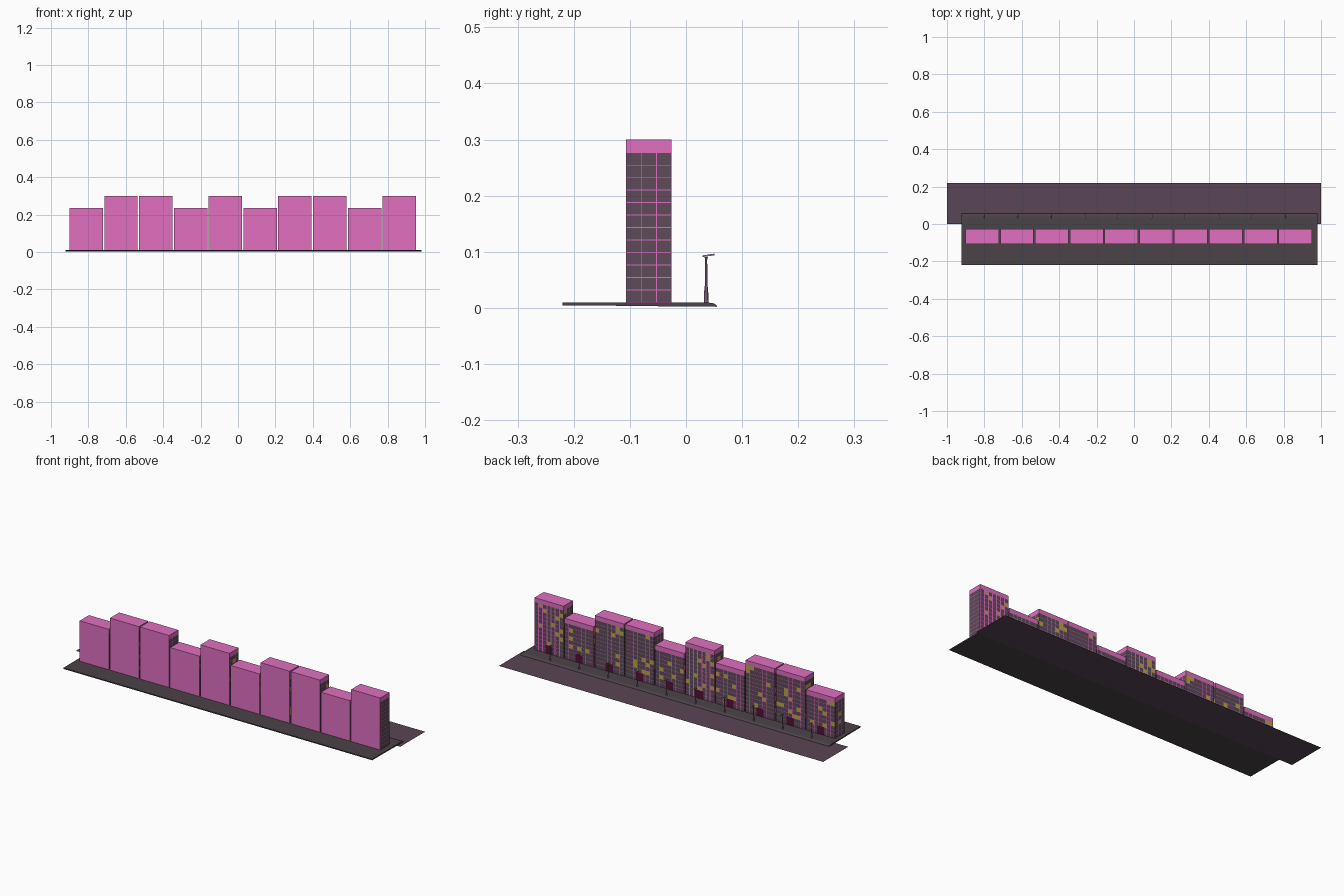
import bpy, bmesh, random
from mathutils import Vector

if "Cube" in bpy.data.objects:
    bpy.data.objects.remove(bpy.data.objects["Cube"])

random.seed(4)


def mat(name, *rgb):
    m = bpy.data.materials.new(name)
    m.diffuse_color = (*rgb, 1)
    m.use_nodes = True
    m.node_tree.nodes["Principled BSDF"].inputs["Base Color"].default_value = m.diffuse_color
    return m


PINK = mat("pink_wall", 0.75, 0.16, 0.53)
GLASS = mat("dark_glass", 0.11, 0.07, 0.10)
LIT = mat("lit_glass", 0.50, 0.38, 0.06)
DOOR = mat("maroon_door", 0.09, 0.005, 0.035)
ROAD = mat("road_mauve", 0.10, 0.06, 0.09)
PAVING = mat("paving_grey", 0.07, 0.055, 0.065)
METAL = mat("lamp_mauve", 0.40, 0.20, 0.33)


def make_object(name, bm, mats):
    me = bpy.data.meshes.new(name)
    bm.to_mesh(me)
    bm.free()
    for m in mats:
        me.materials.append(m)
    ob = bpy.data.objects.new(name, me)
    bpy.context.collection.objects.link(ob)
    return ob


def smooth(ob, angle):
    bpy.ops.object.select_all(action='DESELECT')
    ob.select_set(True)
    bpy.context.view_layer.objects.active = ob
    bpy.ops.object.shade_smooth_by_angle(angle=angle)


def box(bm, lo, hi):
    vs = bmesh.ops.create_cube(bm, size=1)["verts"]
    for v in vs:
        v.co = Vector([l + (c + 0.5) * (h - l) for c, l, h in zip(v.co, lo, hi)])


def panel(bm, origin, u, a0, a1, z0, z1, index):
    """Upright quad: a runs along direction u from origin."""
    pts = [origin + u * a + Vector((0, 0, z))
           for a, z in ((a0, z0), (a1, z0), (a1, z1), (a0, z1))]
    bm.faces.new([bm.verts.new(p) for p in pts]).material_index = index


def facade(bm, origin, u, width, cols, rows, gap, door=False):
    """Grid of window panes with an optional central door."""
    cw, rh = width / cols, 0.0222
    d0, d1, dtop = width / 2 - 0.022, width / 2 + 0.022, 0.055
    for r in range(rows):
        for c in range(cols):
            a0, a1 = c * cw + gap, (c + 1) * cw - gap
            z0 = BASE + r * rh + 0.0008
            z1 = z0 + rh - 0.0016
            if door and z0 < dtop and a1 > d0 and a0 < d1:
                # trim panes around the door
                if a0 < d0:
                    a1 = d0
                elif a1 > d1:
                    a0 = d1
                elif z1 > dtop:
                    z0 = dtop
                else:
                    continue
            lit = r > 1 and random.random() < 0.12
            panel(bm, origin, u, a0, a1, z0, z1, 2 if lit else 1)
    if door:
        panel(bm, origin, u, d0, d1, BASE, dtop, 3)


BASE, PITCH, WIDTH = 0.01, 0.186, 0.179
Y0, Y1, E = -0.107, -0.0255, 0.0006

# road
bm = bmesh.new()
bm.faces.new([bm.verts.new(p) for p in
              ((-1, 0, 0), (1, 0, 0), (1, 0.22, 0), (-1, 0.22, 0))])
make_object("road", bm, [ROAD])

# pavement slab with rounded kerb
profile = [(-0.22, 0.004), (-0.14, 0.004), (-0.06, 0.003), (0.055, 0.002),
           (0.054, 0.005), (0.050, 0.008), (0.040, 0.0095), (0.025, 0.01), (-0.22, 0.01)]
bm = bmesh.new()
face = bm.faces.new([bm.verts.new((-0.923, y, z)) for y, z in profile])
ext = bmesh.ops.extrude_face_region(bm, geom=[face])
bmesh.ops.translate(bm, vec=(1.905, 0, 0),
                    verts=[g for g in ext["geom"] if isinstance(g, bmesh.types.BMVert)])
bmesh.ops.recalc_face_normals(bm, faces=bm.faces)
smooth(make_object("pavement", bm, [PAVING]), 0.8)

# row of apartment blocks
for i, tall in enumerate((0, 1, 1, 0, 1, 0, 1, 1, 0, 1)):
    x0 = -0.9 + i * PITCH - 0.001
    x1 = x0 + WIDTH
    rows = 12 if tall else 9
    top = 0.30 if tall else 0.235
    bm = bmesh.new()
    box(bm, (x0, Y0, BASE), (x1, Y1, top))
    gap = 0.003 if i in (4, 9) else 0.0008
    facade(bm, Vector((x1, Y1 + E, 0)), Vector((-1, 0, 0)), WIDTH, 7, rows, gap, True)
    facade(bm, Vector((x1 + E, Y0, 0)), Vector((0, 1, 0)), Y1 - Y0, 3, rows, 0.0008)
    facade(bm, Vector((x0 - E, Y1, 0)), Vector((0, -1, 0)), Y1 - Y0, 3, rows, 0.0008)
    make_object(f"apartment_block_{i + 1}", bm, [PINK, GLASS, LIT, DOOR])


# street lamps: lathed post and a tilted flat head
def street_lamp(name, x, y):
    bm = bmesh.new()
    rings = []
    sides = 8
    for r, z in ((0.004, 0.009), (0.0036, 0.03), (0.0022, 0.042),
                 (0.0018, 0.086), (0.003, 0.091)):
        ring = bmesh.ops.create_circle(bm, segments=sides, radius=r)["verts"]
        bmesh.ops.translate(bm, verts=ring, vec=(x, y, z))
        rings.append(ring)
    for a, b in zip(rings, rings[1:]):
        for k in range(sides):
            n = (k + 1) % sides
            bm.faces.new((a[k], a[n], b[n], b[k]))
    first = len(bm.verts)
    box(bm, (x - 0.003, y - 0.007, 0.0905), (x + 0.003, y + 0.015, 0.0935))
    bm.verts.ensure_lookup_table()
    for v in bm.verts[first:]:
        v.co.z += (v.co.y - y + 0.007) * 0.15
    bmesh.ops.recalc_face_normals(bm, faces=bm.faces)
    smooth(make_object(name, bm, [METAL]), 0.6)


for i in range(10):
    street_lamp(f"street_lamp_{i + 1}", -0.8 + i * 0.179, 0.036)
